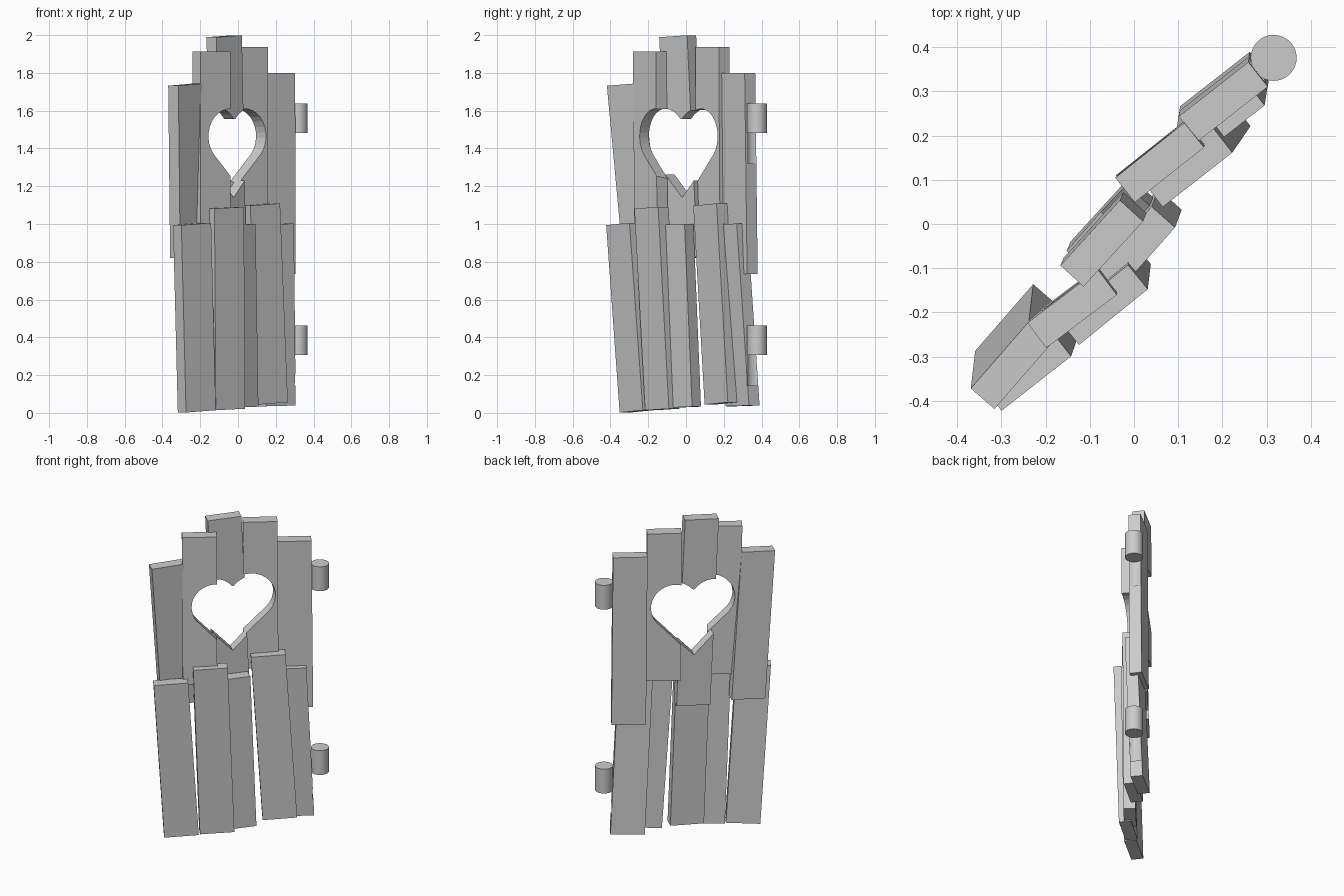
import bpy
import bmesh
from math import sin, cos, radians
from mathutils import Vector

cube = bpy.data.objects.get("Cube")
if cube:
    bpy.data.objects.remove(cube, do_unlink=True)

# One plain grey for the whole door
grey = bpy.data.materials.new("plain_grey")
grey.use_nodes = True
GREY = (0.6, 0.6, 0.6, 1)
grey.diffuse_color = GREY
grey.node_tree.nodes["Principled BSDF"].inputs["Base Color"].default_value = GREY

WIDTH, DEPTH = 0.2, 0.071
HINGE = (0.316, 0.376)


def add_object(name, bm):
    bmesh.ops.recalc_face_normals(bm, faces=bm.faces)
    mesh = bpy.data.meshes.new(name)
    bm.to_mesh(mesh)
    bm.free()
    mesh.materials.append(grey)
    obj = bpy.data.objects.new(name, mesh)
    bpy.context.collection.objects.link(obj)
    return obj


def prism(name, lower, upper):
    """Solid between two matching outlines."""
    bm = bmesh.new()
    a = [bm.verts.new(p) for p in lower]
    b = [bm.verts.new(p) for p in upper]
    bm.faces.new(a)
    bm.faces.new(b)
    for i in range(len(a)):
        j = (i + 1) % len(a)
        bm.faces.new((a[i], a[j], b[j], b[i]))
    return add_object(name, bm)


def plank(name, yaw, top, bottom, slope=0.0):
    """Leaning board: end centres, turn about z, and rise across its width."""
    along = Vector((cos(radians(yaw)), sin(radians(yaw)), 0))
    across = Vector((along.y, -along.x, 0))

    def end(centre):
        return [Vector(centre) + along * (s * WIDTH / 2) + across * (t * DEPTH / 2)
                + Vector((0, 0, s * slope / 2))
                for s, t in ((-1, -1), (1, -1), (1, 1), (-1, 1))]
    return prism(name, end(bottom), end(top))


def cylinder(name, radius, z0, z1):
    ring = [(HINGE[0] + radius * cos(radians(a)), HINGE[1] + radius * sin(radians(a)))
            for a in range(0, 360, 10)]
    return prism(name, [(x, y, z0) for x, y in ring], [(x, y, z1) for x, y in ring])


def cut(target, cutter):
    mod = target.modifiers.new("cut", 'BOOLEAN')
    mod.operation = 'DIFFERENCE'
    mod.solver = 'EXACT'
    mod.object = cutter
    bpy.context.view_layer.objects.active = target
    bpy.ops.object.modifier_apply(modifier=mod.name)


# Upper row of boards, from the free side to the hinge side
upper = [
    plank("upper_plank_1", 49, (-.277, -.32, 1.738), (-.267, -.235, .825), .012),
    plank("upper_plank_2", 37, (-.14, -.192, 1.913), (-.14, -.185, .97)),
    plank("upper_plank_3", 47.6, (-.073, -.044, 1.994), (-.05, .01, .82), .01),
    plank("upper_plank_4", 38.5, (.058, .139, 1.938), (.06, .145, 1.0)),
    plank("upper_plank_5", 38, (.202, .277, 1.80), (.204, .29, .735)),
]

# Lower row of boards, overlapping the front of the upper row
lower = [
    plank("lower_plank_1", 38, (-.243, -.333, 1.0), (-.218, -.262, .008), .012),
    plank("lower_plank_2", 39, (-.069, -.183, 1.086), (-.062, -.126, .018), .008),
    plank("lower_plank_3", 48.4, (0, -.059, .997), (.015, -.019, .03), .006),
    plank("lower_plank_4", 38, (.122, .128, 1.103), (.163, .188, .05), .012),
    plank("lower_plank_5", 38, (.195, .235, 1.0), (.205, .3, .037), .004),
]

# Heart-shaped opening through the upper row
half = [(0.115 + 0.14 * cos(radians(a)), 1.465 + 0.145 * sin(radians(a)))
        for a in range(140, -41, -12)]
outline = [(0, 1.555)] + half + [(0, 1.14)] + [(-s, z) for s, z in reversed(half)]
direction = Vector((cos(radians(47)), sin(radians(47)), 0))
through = Vector((direction.y, -direction.x, 0)) * 0.4
centre = Vector((-.02, -.024, 0))
points = [centre + direction * s + Vector((0, 0, z)) for s, z in outline]
heart = prism("heart_cutter", [p - through for p in points], [p + through for p in points])
heart.hide_render = True
for board in upper:
    cut(board, heart)
bpy.data.objects.remove(heart, do_unlink=True)

# Hinge barrels, with rounded pockets in the edge boards
for label, base in (("lower", 0.145), ("upper", 1.32)):
    pocket = cylinder("pocket_cutter", 0.056, base, base + 0.32)
    pocket.hide_render = True
    for board in (upper[-1], lower[-1]):
        cut(board, pocket)
    bpy.data.objects.remove(pocket, do_unlink=True)
    barrel = cylinder(label + "_hinge", 0.052, base + 0.162, base + 0.317)
    bpy.ops.object.select_all(action='DESELECT')
    barrel.select_set(True)
    bpy.context.view_layer.objects.active = barrel
    bpy.ops.object.shade_smooth_by_angle()
